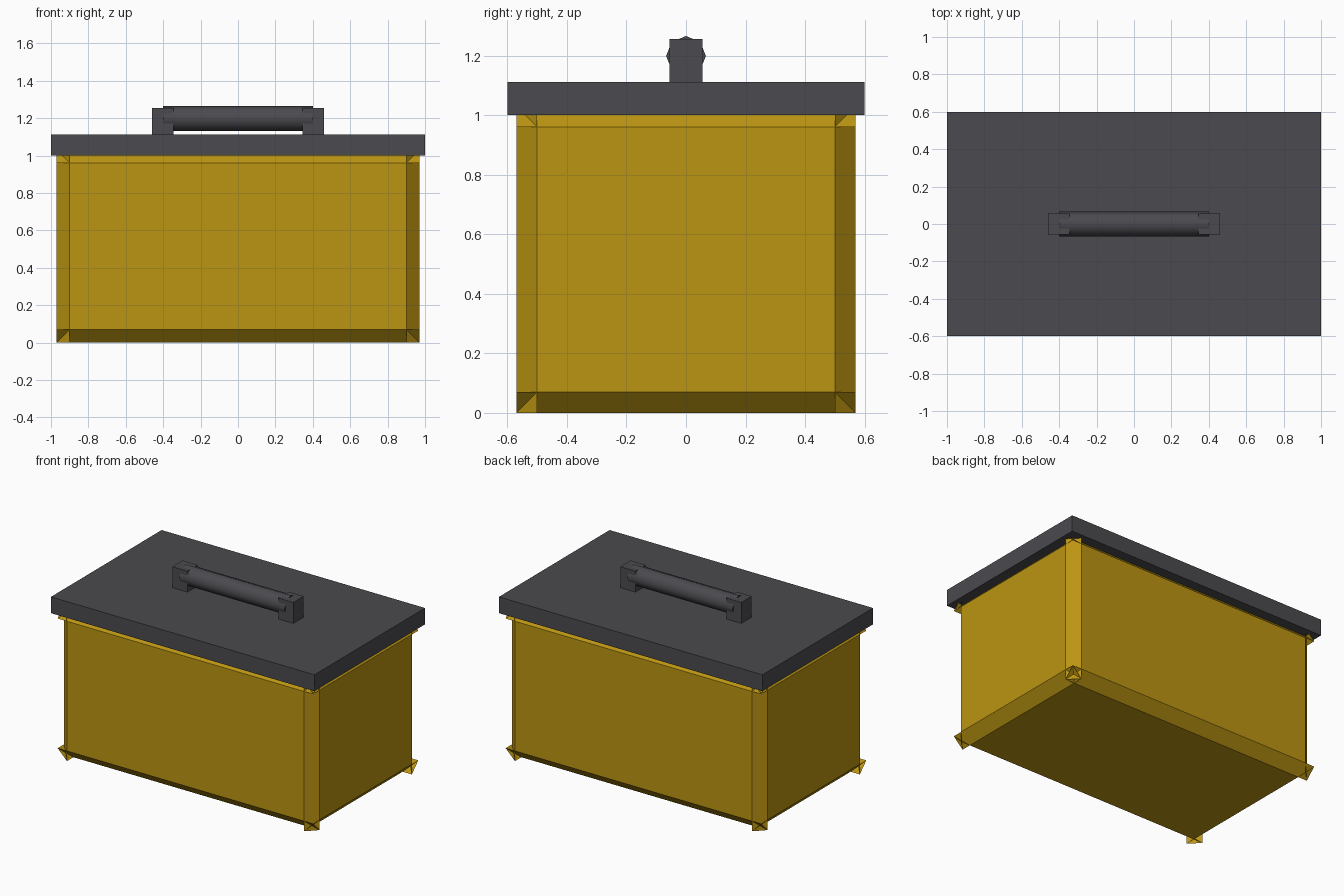
import bpy, bmesh, math
from mathutils import Vector

if "Cube" in bpy.data.objects:
    bpy.data.objects.remove(bpy.data.objects["Cube"])


def material(name, rgb):
    m = bpy.data.materials.new(name)
    m.diffuse_color = (*rgb, 1)
    m.use_nodes = True
    m.node_tree.nodes["Principled BSDF"].inputs["Base Color"].default_value = m.diffuse_color
    return m


YELLOW = material("mustard yellow", (0.50, 0.30, 0.006))
GREY = material("charcoal grey", (0.070, 0.068, 0.077))


def finish(name, bm, mat):
    me = bpy.data.meshes.new(name)
    bm.to_mesh(me)
    bm.free()
    me.materials.append(mat)
    ob = bpy.data.objects.new(name, me)
    bpy.context.collection.objects.link(ob)
    return ob


def box(name, centre, size, mat):
    bm = bmesh.new()
    bmesh.ops.create_cube(bm, size=1)
    bmesh.ops.scale(bm, vec=size, verts=bm.verts)
    bmesh.ops.translate(bm, vec=centre, verts=bm.verts)
    return finish(name, bm, mat)


# Bin body: six inset panels joined by full-length chamfer strips that cross at the corners
HALF = Vector((0.97, 0.57, 0.515))
BEVEL = 0.07
CENTRE = Vector((0, 0, HALF.z))
bm = bmesh.new()


def quad(points, outward):
    f = bm.faces.new([bm.verts.new(p + CENTRE) for p in points])
    f.normal_update()
    if f.normal.dot(outward) < 0:
        f.normal_flip()


for a in range(3):
    b, c = (a + 1) % 3, (a + 2) % 3
    # panels facing along axis a
    for s in (-1, 1):
        pts = []
        for u, v in ((-1, -1), (1, -1), (1, 1), (-1, 1)):
            p = Vector()
            p[a], p[b], p[c] = s * HALF[a], u * (HALF[b] - BEVEL), v * (HALF[c] - BEVEL)
            pts.append(p)
        out = Vector()
        out[a] = s
        quad(pts, out)
    # chamfer strips running along axis a
    for u in (-1, 1):
        for v in (-1, 1):
            pts = []
            for e, db, dc in ((-1, BEVEL, 0), (1, BEVEL, 0), (1, 0, BEVEL), (-1, 0, BEVEL)):
                p = Vector()
                p[a], p[b], p[c] = e * HALF[a], u * (HALF[b] - db), v * (HALF[c] - dc)
                pts.append(p)
            out = Vector()
            out[b], out[c] = u, v
            quad(pts, out)
finish("bin_body", bm, YELLOW)

# Lid
box("lid", (0, 0, 1.056), (2.0, 1.2, 0.112), GREY)

# Handle posts
for side, s in (("left", -1), ("right", 1)):
    box(f"handle_post_{side}", (s * 0.402, 0, 1.1775), (0.114, 0.112, 0.157), GREY)

# Eight-sided handle bar
R, LENGTH = 0.067, 0.8
bm = bmesh.new()
ends = []
for x in (-LENGTH / 2, LENGTH / 2):
    ends.append([bm.verts.new((x, R * math.cos(i * math.pi / 4), 1.199 + R * math.sin(i * math.pi / 4)))
                 for i in range(8)])
for i in range(8):
    j = (i + 1) % 8
    bm.faces.new((ends[0][i], ends[0][j], ends[1][j], ends[1][i]))
bm.faces.new(ends[0])
bm.faces.new(ends[1])
bmesh.ops.recalc_face_normals(bm, faces=bm.faces)
bar = finish("handle_bar", bm, GREY)
bpy.context.view_layer.objects.active = bar
bar.select_set(True)
bpy.ops.object.shade_smooth_by_angle(angle=math.radians(50))
